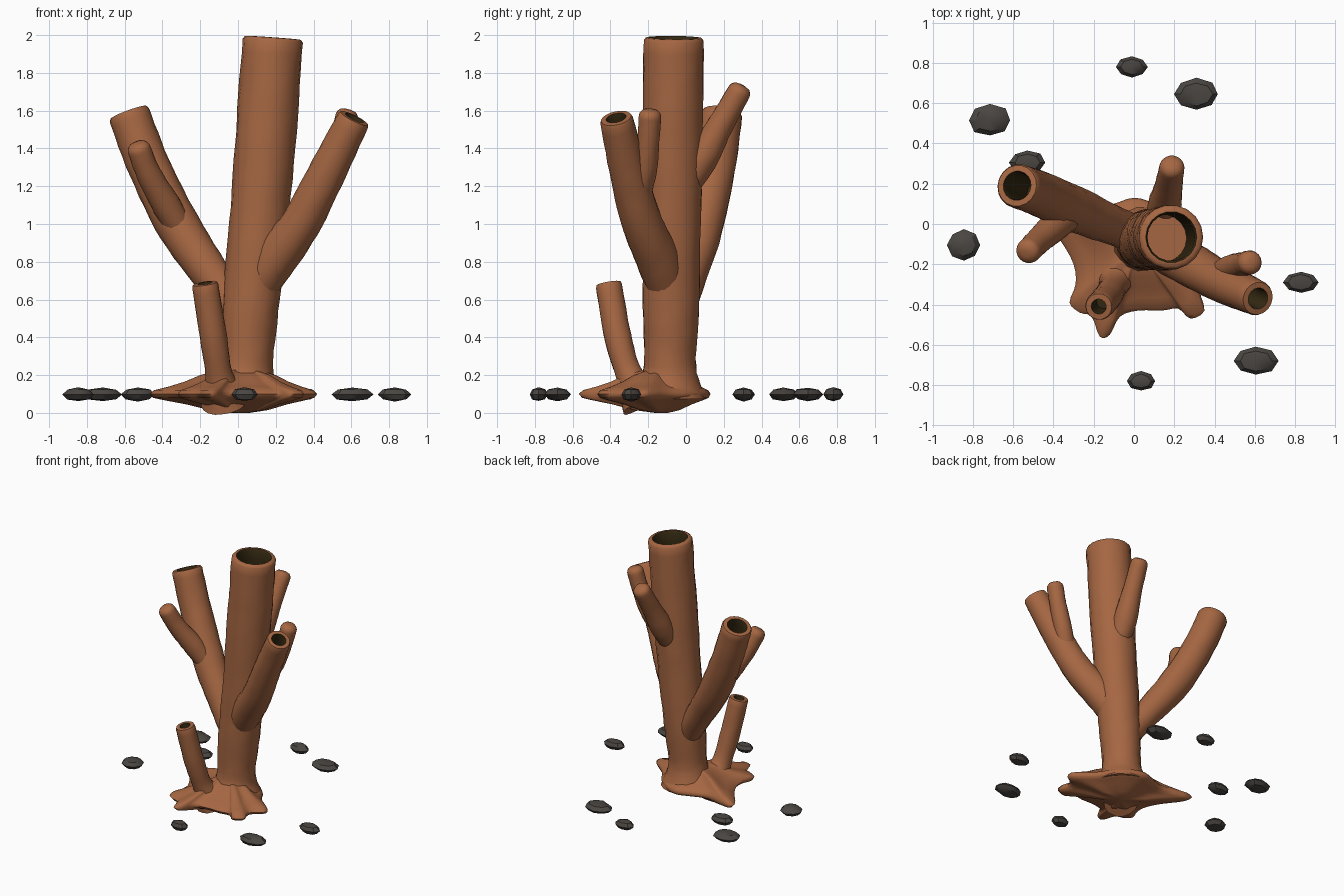
import bpy, bmesh, math, random
from mathutils import Vector

random.seed(4)
if "Cube" in bpy.data.objects:
    bpy.data.objects.remove(bpy.data.objects["Cube"], do_unlink=True)


def make_material(name, color):
    mat = bpy.data.materials.new(name)
    mat.use_nodes = True
    mat.diffuse_color = (*color, 1)
    bsdf = mat.node_tree.nodes["Principled BSDF"]
    bsdf.inputs["Base Color"].default_value = (*color, 1)
    bsdf.inputs["Roughness"].default_value = 0.9
    return mat


BROWN = make_material("warm brown", (0.38, 0.135, 0.055))
DARK = make_material("dark hollow", (0.035, 0.022, 0.006))
STONE = make_material("charcoal stone", (0.068, 0.06, 0.053))


def finish(name, bm, materials, angle):
    """Turn a bmesh into a smooth-shaded object."""
    bmesh.ops.recalc_face_normals(bm, faces=bm.faces[:])
    mesh = bpy.data.meshes.new(name)
    bm.to_mesh(mesh)
    bm.free()
    for mat in materials:
        mesh.materials.append(mat)
    obj = bpy.data.objects.new(name, mesh)
    bpy.context.collection.objects.link(obj)
    bpy.ops.object.select_all(action="DESELECT")
    obj.select_set(True)
    bpy.context.view_layer.objects.active = obj
    bpy.ops.object.shade_smooth_by_angle(angle=math.radians(angle))
    return obj


def spline(points, steps, closed=False):
    """Smooth curve through the points."""
    pts = [Vector(p) for p in points]
    n = len(pts)
    if closed:
        ctrl = [pts[-1]] + pts + pts[:2]
    else:
        ctrl = [2 * pts[0] - pts[1]] + pts + [2 * pts[-1] - pts[-2]]
    out = []
    for i in range(n if closed else n - 1):
        a, b, c, d = ctrl[i:i + 4]
        for s in range(steps):
            t = s / steps
            out.append((2 * b + (c - a) * t + (2 * a - 5 * b + 4 * c - d) * t ** 2
                        + (3 * b - a - 3 * c + d) * t ** 3) / 2)
    if not closed:
        out.append(pts[-1])
    return out


def loft(bm, rings, material_rule):
    """Bridge equal rings of points and cap both ends."""
    loops = [[bm.verts.new(p) for p in ring] for ring in rings]
    n = len(loops[0])
    for k in range(len(loops) - 1):
        low, high = loops[k], loops[k + 1]
        for i in range(n):
            j = (i + 1) % n
            face = bm.faces.new((low[i], low[j], high[j], high[i]))
            face.material_index = material_rule(k)
    bm.faces.new(loops[0][::-1])
    return bm.faces.new(loops[-1])


def limb(name, path, hole=0, depth=0, floor=1, sides=18, steps=6):
    """Tube along (x, y, z, radius) points, with a hollow or a rounded tip."""
    samples = spline(path, steps)
    frames = []
    for i, s in enumerate(samples):
        before, after = samples[max(i - 1, 0)], samples[min(i + 1, len(samples) - 1)]
        along = (after - before).xyz.normalized()
        side = Vector((0, 1, 0)).cross(along).normalized()
        frames.append((s.xyz, along, side, along.cross(side), s.w))

    def ring(frame, radius, shift=0, rough=0):
        pos, along, u, v, _ = frame
        out = []
        for i in range(sides):
            a = math.tau * i / sides
            r = radius * (1 + random.uniform(-rough, rough))
            out.append(pos + along * shift + r * (u * math.cos(a) + v * math.sin(a)))
        return out

    tip = frames[-1]
    r = tip[4]
    rings = [ring(f, f[4], rough=0.02) for f in frames[:-1]]
    rings += [ring(tip, r, -0.015), ring(tip, r * 0.93)]
    if hole:
        inner_start = len(rings)
        rings += [ring(tip, hole * 1.08, 0.002), ring(tip, hole, -0.015)]
        for f in frames[-2::-1]:
            rings.append(ring(f, hole))
            if (f[0] - tip[0]).length > depth:
                break
    else:
        inner_start = 999
        rings += [ring(tip, r * 0.7, 0.016), ring(tip, r * 0.3, 0.022)]
    bm = bmesh.new()
    cap = loft(bm, rings, lambda k: int(k >= inner_start))
    cap.material_index = floor if hole else 0
    return finish(name, bm, [BROWN, DARK], 50)


# Main trunk, open at the top
limb("trunk", [(0.04, -0.09, 0.08, 0.2), (0.045, -0.085, 0.25, 0.14),
               (0.065, -0.08, 0.55, 0.15), (0.11, -0.075, 1, 0.155),
               (0.15, -0.07, 1.5, 0.16), (0.185, -0.065, 1.985, 0.16)],
     hole=0.118, depth=0.5, floor=0)

# Two large side branches, each with a twig
limb("right_branch", [(0.03, -0.06, 0.48, 0.09), (-0.12, 0, 0.7, 0.1),
                      (-0.31, 0.08, 0.98, 0.115), (-0.47, 0.15, 1.3, 0.112),
                      (-0.58, 0.19, 1.59, 0.11)], hole=0.068, depth=0.3)
limb("right_branch_twig", [(-0.28, 0.07, 0.93, 0.07), (-0.38, 0, 1.1, 0.075),
                           (-0.47, -0.08, 1.26, 0.066), (-0.53, -0.14, 1.41, 0.062)])
limb("left_branch", [(0.06, -0.08, 0.58, 0.09), (0.18, -0.14, 0.79, 0.115),
                     (0.33, -0.23, 1, 0.107), (0.46, -0.3, 1.25, 0.1),
                     (0.615, -0.37, 1.56, 0.088)], hole=0.05, depth=0.2)
limb("left_branch_twig", [(0.4, -0.26, 1.1, 0.06), (0.48, -0.22, 1.28, 0.066),
                          (0.54, -0.2, 1.44, 0.06), (0.58, -0.19, 1.585, 0.06)])

# Back twig and short front stump
limb("back_twig", [(0.13, -0.04, 1.15, 0.07), (0.15, 0.08, 1.34, 0.085),
                   (0.17, 0.18, 1.52, 0.07), (0.19, 0.29, 1.715, 0.062)])
limb("front_stump", [(-0.07, -0.22, 0.06, 0.13), (-0.1, -0.3, 0.2, 0.073),
                     (-0.13, -0.36, 0.4, 0.072), (-0.175, -0.41, 0.685, 0.07)],
     hole=0.035, depth=0.12)

# Spreading star-shaped foot
outline = spline([(0.42, -0.23), (0.28, -0.1), (0.2, 0.02), (0.1, 0.1), (0, 0.13),
                  (-0.1, 0.1), (-0.24, 0.06), (-0.45, 0.1), (-0.45, 0.03),
                  (-0.36, -0.09), (-0.3, -0.2), (-0.29, -0.3), (-0.32, -0.39),
                  (-0.27, -0.44), (-0.21, -0.46), (-0.17, -0.56), (-0.12, -0.55),
                  (-0.07, -0.46), (0.02, -0.43), (0.14, -0.43), (0.22, -0.42),
                  (0.28, -0.47), (0.35, -0.43), (0.33, -0.32)], 3, closed=True)
center = Vector((0.02, -0.12))
profile = [(0.1, 0), (0.35, 0.015), (0.6, 0.045), (0.85, 0.068), (0.96, 0.08),
           (1, 0.1), (0.95, 0.12), (0.8, 0.138), (0.62, 0.165), (0.45, 0.2), (0.2, 0.23)]
bm = bmesh.new()
loft(bm, [[(center + (p - center) * s).to_3d() + Vector((0, 0, z)) for p in outline]
          for s, z in profile], lambda k: 0)
finish("foot", bm, [BROWN], 60)

# Loose flat pebbles: x, y, half width, half depth
pebbles = [(-0.01, 0.78, 0.08, 0.052), (0.31, 0.645, 0.112, 0.08),
           (-0.715, 0.515, 0.106, 0.08), (-0.53, 0.305, 0.09, 0.062),
           (-0.845, -0.105, 0.082, 0.078), (0.83, -0.29, 0.09, 0.054),
           (0.605, -0.68, 0.112, 0.072), (0.035, -0.78, 0.07, 0.048)]
for number, (x, y, w, d) in enumerate(pebbles, 1):
    bm = bmesh.new()
    bmesh.ops.create_uvsphere(bm, u_segments=8, v_segments=4, radius=1)
    for v in bm.verts:
        v.co *= random.uniform(0.93, 1.04)
        v.co = Vector((x + v.co.x * w, y + v.co.y * d, 0.098 + v.co.z * 0.037))
    finish(f"pebble_{number}", bm, [STONE], 35)
